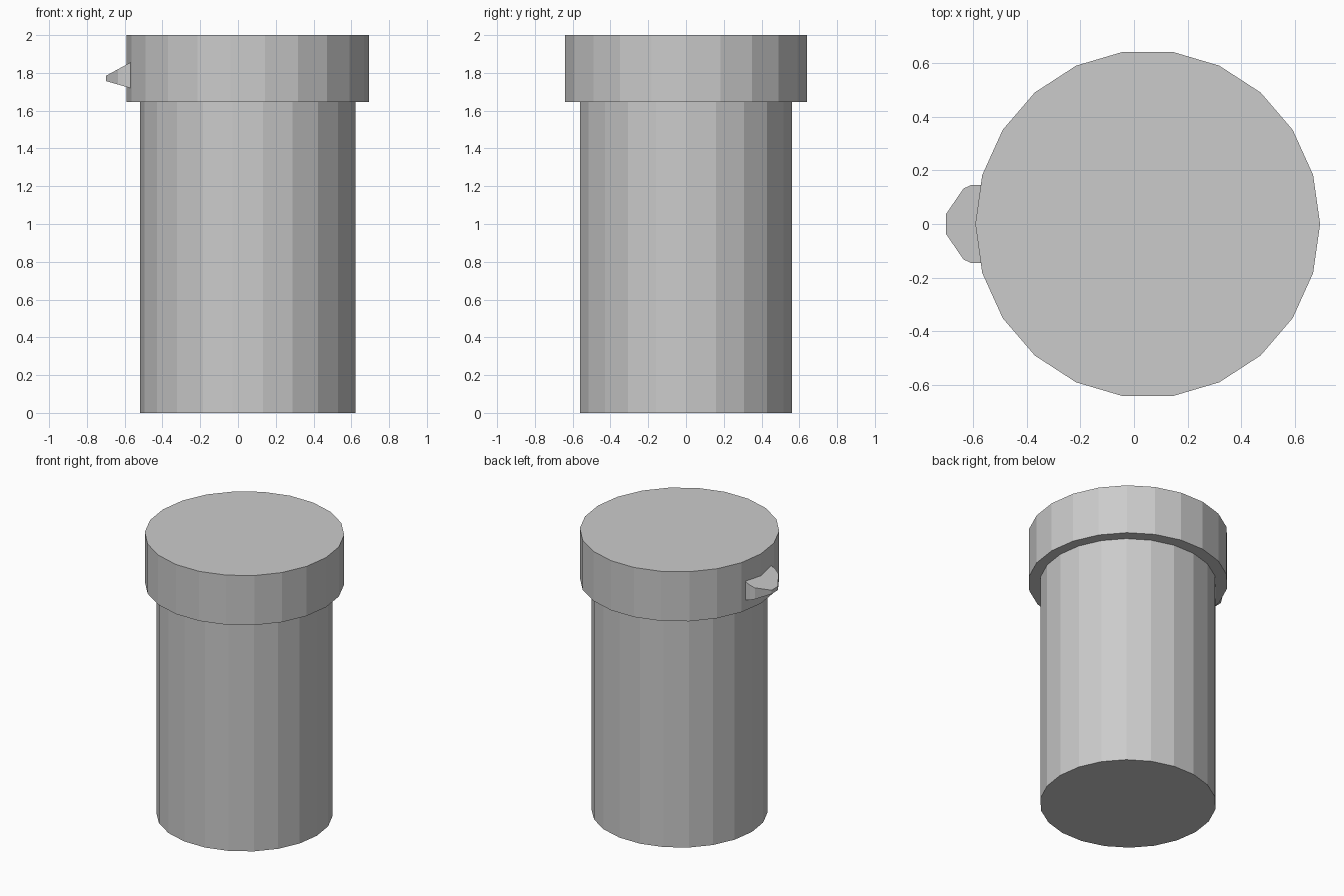
import bpy, bmesh, math

if "Cube" in bpy.data.objects:
    bpy.data.objects.remove(bpy.data.objects["Cube"])

SIDES = 22
CENTRE_X = 0.051

grey = bpy.data.materials.new("light grey")
grey.diffuse_color = (0.6, 0.6, 0.6, 1)
grey.use_nodes = True
grey.node_tree.nodes["Principled BSDF"].inputs["Base Color"].default_value = grey.diffuse_color


def make_prism(name, outline, z_low, z_high):
    """Closed solid from an xy outline; z_low and z_high give heights from x."""
    bm = bmesh.new()
    low = [bm.verts.new((x, y, z_low(x))) for x, y in outline]
    high = [bm.verts.new((x, y, z_high(x))) for x, y in outline]
    bm.faces.new(low[::-1])
    bm.faces.new(high)
    n = len(outline)
    for i in range(n):
        j = (i + 1) % n
        bm.faces.new((low[i], low[j], high[j], high[i]))
    bmesh.ops.recalc_face_normals(bm, faces=bm.faces[:])
    mesh = bpy.data.meshes.new(name)
    bm.to_mesh(mesh)
    bm.free()
    mesh.materials.append(grey)
    obj = bpy.data.objects.new(name, mesh)
    bpy.context.collection.objects.link(obj)
    return obj


def ring(rx, ry):
    return [(CENTRE_X + rx * math.cos(2 * math.pi * i / SIDES),
             ry * math.sin(2 * math.pi * i / SIDES)) for i in range(SIDES)]


# Container body and wider lid
make_prism("body", ring(0.57, 0.567), lambda x: 0.0, lambda x: 1.647)
make_prism("lid", ring(0.642, 0.648), lambda x: 1.647, lambda x: 2.0)

# Lid tab: bevelled outline, thinning towards the tip
half = [(-0.565, 0.146), (-0.605, 0.146), (-0.635, 0.132), (-0.70, 0.037)]
outline = half + [(x, -y) for x, y in reversed(half)]


def taper(z_root, z_tip):
    return lambda x: z_root + (z_tip - z_root) * (x + 0.57) / -0.13


make_prism("lid_tab", outline, taper(1.72, 1.757), taper(1.855, 1.784))
